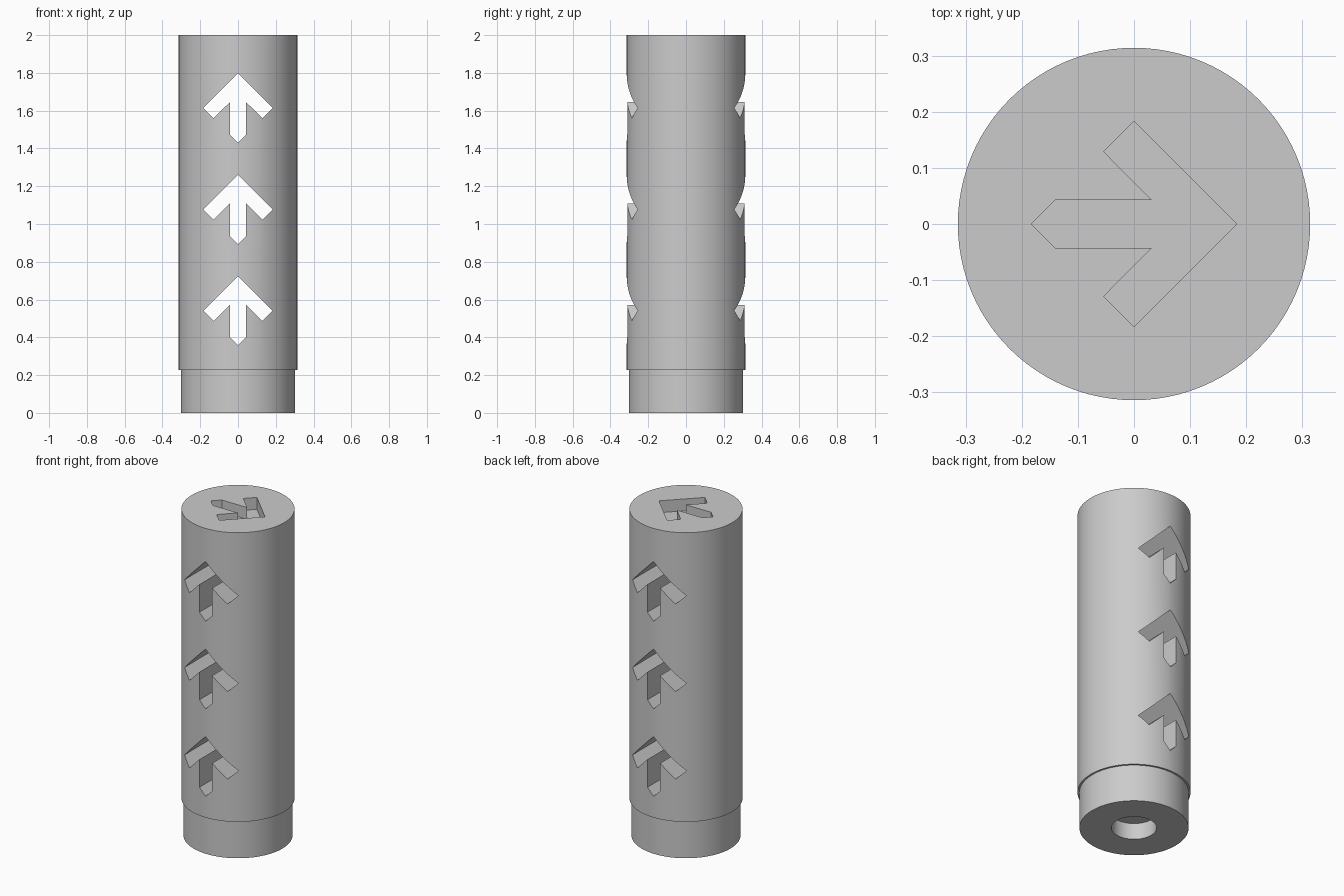
import bpy, bmesh, math
from mathutils import Matrix, Vector

cube = bpy.data.objects.get("Cube")
if cube:
    bpy.data.objects.remove(cube, do_unlink=True)

SEGMENTS = 96
HEIGHT = 2.0
POCKET_DEPTH = 0.073

grey = bpy.data.materials.new("plain grey")
grey.use_nodes = True
colour = (0.6, 0.6, 0.6, 1)
grey.diffuse_color = colour
grey.node_tree.nodes["Principled BSDF"].inputs["Base Color"].default_value = colour


def make_object(name, bm):
    bmesh.ops.recalc_face_normals(bm, faces=bm.faces)
    mesh = bpy.data.meshes.new(name)
    bm.to_mesh(mesh)
    bm.free()
    mesh.materials.append(grey)
    obj = bpy.data.objects.new(name, mesh)
    bpy.context.collection.objects.link(obj)
    return obj


def turned(name, profile):
    """Closed round body from (radius, height) points, with a flat cap at each end."""
    bm = bmesh.new()
    rings = []
    for r, z in profile:
        angles = [math.tau * i / SEGMENTS for i in range(SEGMENTS)]
        rings.append([bm.verts.new((r * math.cos(a), r * math.sin(a), z)) for a in angles])
    for low, high in zip(rings, rings[1:]):
        for i in range(SEGMENTS):
            j = (i + 1) % SEGMENTS
            bm.faces.new((low[i], low[j], high[j], high[i]))
    bm.faces.new(rings[0])
    bm.faces.new(rings[-1])
    return make_object(name, bm)


def arrow_cutter(name, matrix, depth):
    """Arrow prism pointing along local +y, extruded both ways along local z."""
    half = [(0, 0.183), (0.183, 0), (0.129, -0.054), (0.043, 0.031),
            (0.043, -0.14), (0, -0.183)]
    outline = half + [(-x, y) for x, y in half[-2:0:-1]]
    bm = bmesh.new()
    face = bm.faces.new([bm.verts.new((x, y, -depth)) for x, y in outline])
    top = bmesh.ops.extrude_face_region(bm, geom=[face])["geom"]
    bmesh.ops.translate(bm, vec=Vector((0, 0, 2 * depth)),
                        verts=[v for v in top if isinstance(v, bmesh.types.BMVert)])
    bmesh.ops.transform(bm, matrix=matrix, verts=bm.verts)
    obj = make_object(name, bm)
    obj.hide_render = True
    return obj


# Cylinder with a narrower foot and a blind round socket underneath
body = turned("cylinder_body", [(0.125, 0.1), (0.125, 0), (0.303, 0), (0.303, 0.228),
                                (0.314, 0.228), (0.314, HEIGHT)])

# Three arrows cut right through, front to back
upright = Matrix.Rotation(math.pi / 2, 4, "X")
cutters = [arrow_cutter("through_arrow", Matrix.Translation((0, 0, z)) @ upright, 0.5)
           for z in (0.541, 1.077, 1.614)]

# Shallow arrow pocket in the top, pointing to +x
sideways = Matrix.Rotation(-math.pi / 2, 4, "Z")
cutters.append(arrow_cutter("top_arrow", Matrix.Translation((0, 0, HEIGHT)) @ sideways,
                            POCKET_DEPTH))

# Apply the cuts and remove the cutters
bpy.context.view_layer.objects.active = body
body.select_set(True)
for cutter in cutters:
    cut = body.modifiers.new("arrow cut", "BOOLEAN")
    cut.operation = "DIFFERENCE"
    cut.solver = "EXACT"
    cut.object = cutter
    bpy.ops.object.modifier_apply(modifier=cut.name)
    bpy.data.objects.remove(cutter, do_unlink=True)

bpy.ops.object.shade_smooth_by_angle(angle=math.radians(20))
